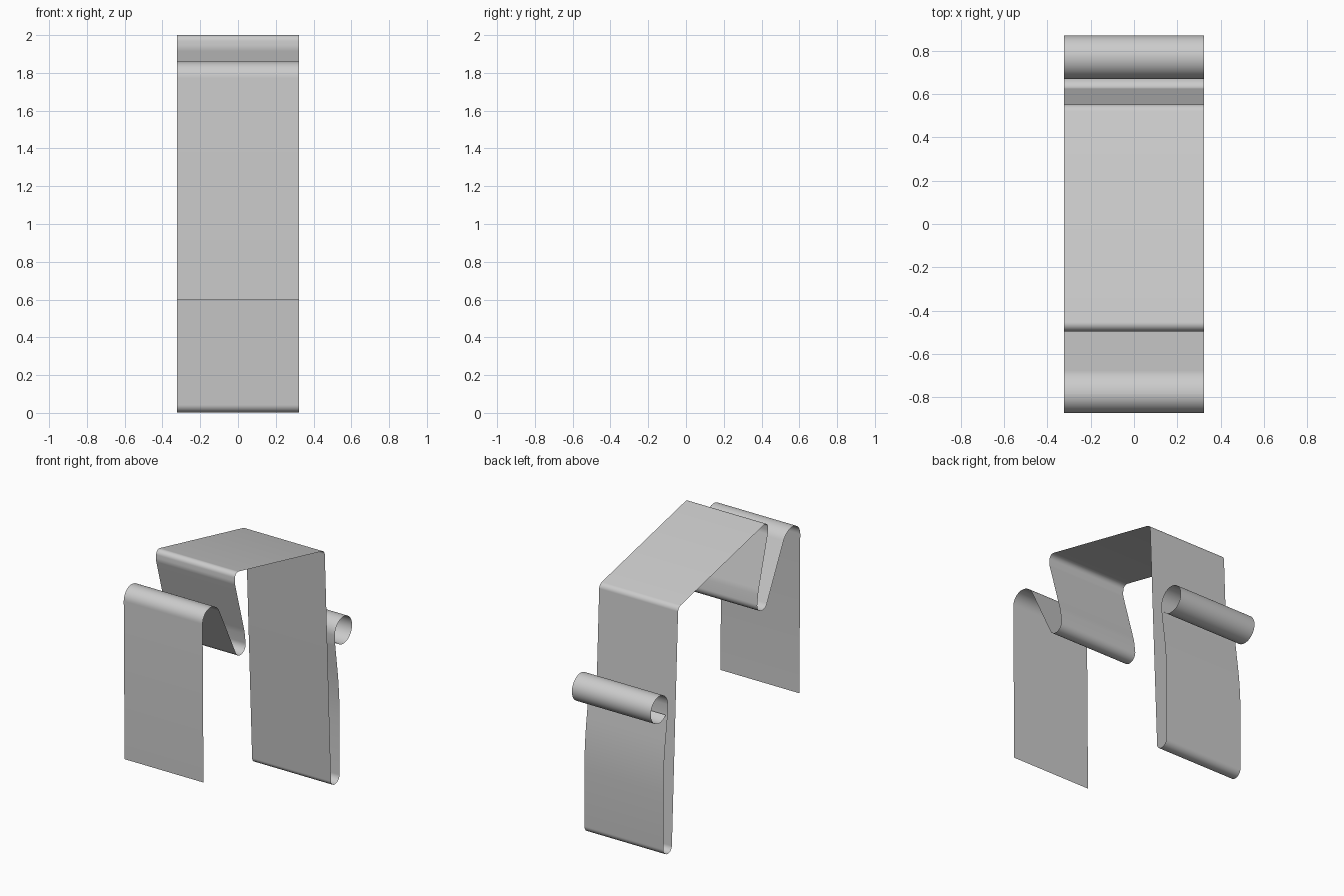
import bpy, bmesh, math
from mathutils import Vector

if "Cube" in bpy.data.objects:
    bpy.data.objects.remove(bpy.data.objects["Cube"])

HALF_WIDTH = 0.322


def fillet(prev, corner, nxt, radius, steps=10):
    """Points of an arc that rounds one corner of the profile."""
    a, b = (prev - corner).normalized(), (nxt - corner).normalized()
    half = a.angle(b) / 2
    t = radius / math.tan(half)
    centre = corner + (a + b).normalized() * radius / math.sin(half)
    start, end = corner + a * t - centre, corner + b * t - centre
    sweep = start.angle(end)
    return [centre + (start * math.sin(sweep * (1 - i / steps))
                      + end * math.sin(sweep * i / steps)) / math.sin(sweep)
            for i in range(steps + 1)]


# side profile corners: y, z, bend radius
corners = [
    (-0.862, 0.60, 0),
    (-0.873, 1.86, 0.088), (-0.71, 1.86, 0.12),      # front fold
    (-0.468, 1.376, 0.06), (-0.362, 1.376, 0.058),   # valley
    (-0.383, 1.53, 0.3),
    (-0.497, 1.93, 0.1), (-0.493, 2.01, 0.035),      # upper edge
    (0.551, 1.771, 0.04),                            # back shoulder
    (0.626, 0.002, 0.042), (0.723, 0.002, 0.05),     # bottom fold
    (0.725, 0.65, 2.8), (0.673, 1.03, 0.2),
    (0.669, 1.10, 0),
]
pts = [Vector((y, z)) for y, z, r in corners]
path = []
for i, (y, z, r) in enumerate(corners):
    path += fillet(pts[i - 1], pts[i], pts[i + 1], r) if r else [pts[i]]

# curled end
for i in range(1, 41):
    ang = math.radians(180 - 318 * i / 40)
    path.append(Vector((0.77 + 0.1 * math.cos(ang), 1.102 + 0.1 * math.sin(ang))))

# sweep the profile across the width into a thin strip
bm = bmesh.new()
rows = [[bm.verts.new((x, p.x, p.y)) for x in (-HALF_WIDTH, HALF_WIDTH)] for p in path]
for (a, b), (c, d) in zip(rows, rows[1:]):
    bm.faces.new((a, b, d, c))
mesh = bpy.data.meshes.new("folded_strip")
bm.to_mesh(mesh)
bm.free()
strip = bpy.data.objects.new("folded_strip", mesh)
bpy.context.collection.objects.link(strip)
bpy.context.view_layer.objects.active = strip
strip.select_set(True)
bpy.ops.object.shade_smooth_by_angle(angle=math.radians(30))
